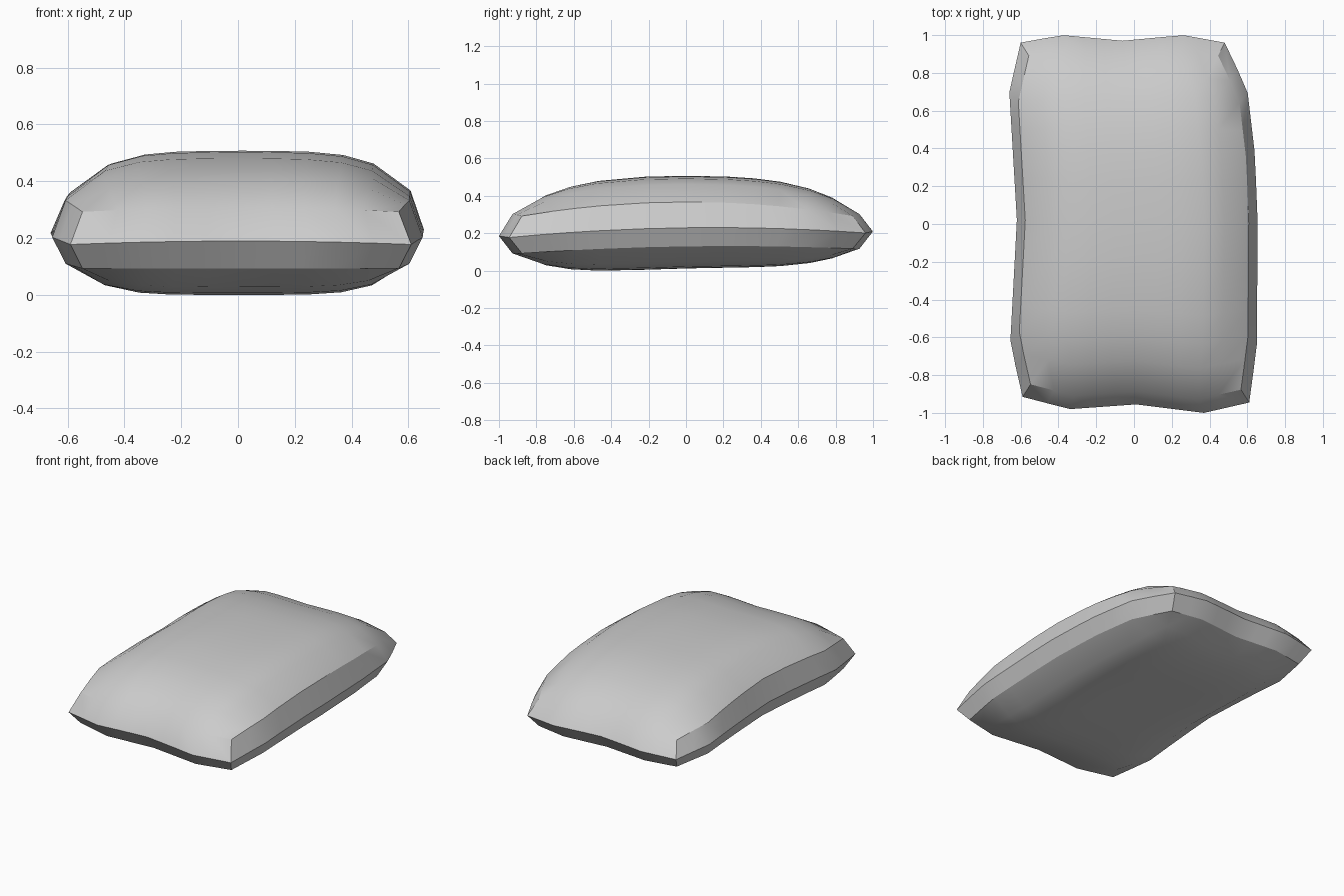
import bpy, bmesh
from mathutils import Vector

if "Cube" in bpy.data.objects:
    bpy.data.objects.remove(bpy.data.objects["Cube"])

# Seam outline seen from above, one polyline per side
FRONT = [(-.59, -.915), (-.34, -.98), (.01, -.955), (.37, -1), (.61, -.945)]
BACK = [(-.6, .96), (-.38, 1), (-.06, .97), (.26, 1), (.48, .96)]
LEFT = [(-.59, -.915), (-.655, -.63), (-.62, .02), (-.66, .7), (-.6, .96)]
RIGHT = [(.61, -.945), (.65, -.65), (.655, 0), (.64, .37), (.6, .71), (.48, .96)]
LEVELS_A = [-1, -.78, -.58, -.4, -.2, 0, .2, .4, .6, .78, 1]
LEVELS_B = [-1, -.82, -.68, -.52, -.25, 0, .25, .4, .55, .72, .85, 1]


def along(line, t, axis):
    """Point on a side polyline at fraction t of its length along axis."""
    c = line[0][axis] + t * (line[-1][axis] - line[0][axis])
    for p, q in zip(line, line[1:]):
        if c <= q[axis] + 1e-9:
            return Vector(p).lerp(Vector(q), (c - p[axis]) / (q[axis] - p[axis]))
    return Vector(line[-1])


def patch(a, b):
    """Blend the four sides across the cushion."""
    s, t = (a + 1) / 2, (b + 1) / 2
    sides = (along(FRONT, s, 0).lerp(along(BACK, s, 0), t)
             + along(LEFT, t, 1).lerp(along(RIGHT, t, 1), s))
    corners = Vector(FRONT[0]).lerp(Vector(FRONT[-1]), s).lerp(
        Vector(BACK[0]).lerp(Vector(BACK[-1]), s), t)
    return sides - corners


def puff(a, b):
    return (1 - abs(a) ** 5) * (1 - abs(b) ** 4.5)


def top_z(a, b):
    return .285 + .015 * (1 - a * a) + .075 * (1 - b * b) + .125 * puff(a, b)


def bottom_z(a, b):
    return .0975 + .0125 * b + .025 * (1 - b * b) - (.118 - .01 * b) * puff(a, b)


def seam_z(a, b):
    return .182 + .012 * b + .012 * (1 - a * a) + .04 * (1 - b * b)


bm = bmesh.new()
na, nb = len(LEVELS_A), len(LEVELS_B)


def sheet(height):
    return [[bm.verts.new((*(patch(a, b) * .928), height(a, b))) for a in LEVELS_A]
            for b in LEVELS_B]


# Top and bottom panels
top, bottom = sheet(top_z), sheet(bottom_z)
for j in range(nb - 1):
    for i in range(na - 1):
        for g in (top, bottom):
            bm.faces.new((g[j][i], g[j][i + 1], g[j + 1][i + 1], g[j + 1][i]))

# Bevelled border running out to the seam
ring = ([(0, i) for i in range(na - 1)] + [(j, na - 1) for j in range(nb - 1)]
        + [(nb - 1, i) for i in range(na - 1, 0, -1)] + [(j, 0) for j in range(nb - 1, 0, -1)])
seam = [bm.verts.new((*patch(LEVELS_A[i], LEVELS_B[j]), seam_z(LEVELS_A[i], LEVELS_B[j])))
        for j, i in ring]
for k, (j, i) in enumerate(ring):
    m = (k + 1) % len(ring)
    j2, i2 = ring[m]
    for g in (top, bottom):
        bm.faces.new((g[j][i], g[j2][i2], seam[m], seam[k]))

# Rest on the ground
low = min(v.co.z for v in bm.verts)
bmesh.ops.translate(bm, verts=bm.verts, vec=(0, 0, -low))
bmesh.ops.recalc_face_normals(bm, faces=bm.faces)
mesh = bpy.data.meshes.new("cushion")
bm.to_mesh(mesh)
bm.free()
cushion = bpy.data.objects.new("cushion", mesh)
bpy.context.collection.objects.link(cushion)
bpy.context.view_layer.objects.active = cushion
cushion.select_set(True)
bpy.ops.object.shade_smooth_by_angle(angle=.52)
